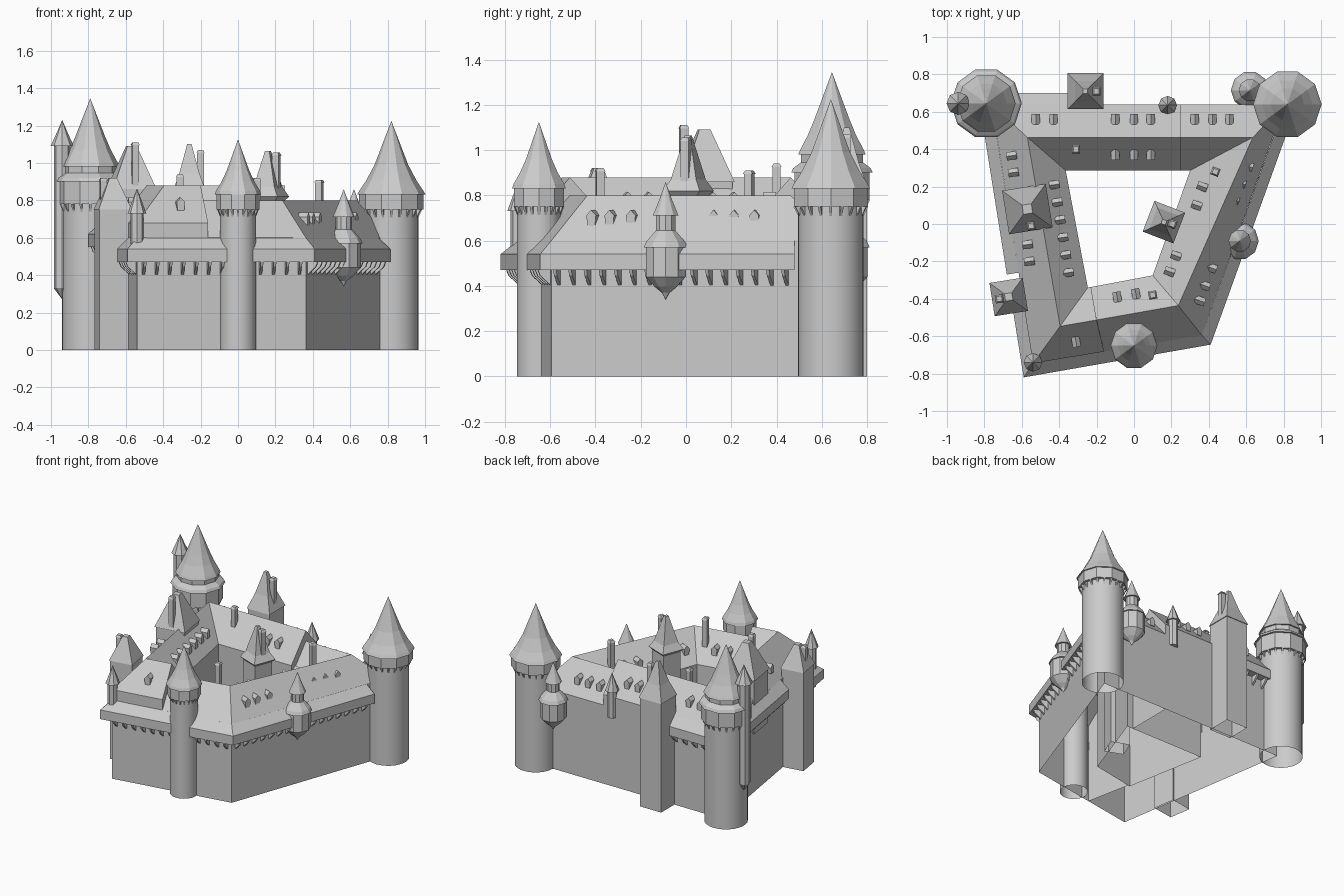
import bpy, bmesh
from math import pi, cos, sin, radians
from mathutils import Vector as V

if "Cube" in bpy.data.objects:
    bpy.data.objects.remove(bpy.data.objects["Cube"])

UP = V((0, 0, 1))


def finish(bm, name, smooth=False):
    bmesh.ops.recalc_face_normals(bm, faces=bm.faces)
    me = bpy.data.meshes.new(name)
    bm.to_mesh(me)
    bm.free()
    ob = bpy.data.objects.new(name, me)
    bpy.context.collection.objects.link(ob)
    if smooth:
        for p in me.polygons:
            p.use_smooth = True
    return ob


def lathe(name, x, y, profile, sides, rot=0, smooth=False):
    """Turned or pyramidal solid from (radius, z) pairs; radius 0 closes it."""
    bm = bmesh.new()
    rings = []
    for r, z in profile:
        n = sides if r > 0 else 1
        rings.append([bm.verts.new((x + r * cos(rot + 2 * pi * i / n),
                                    y + r * sin(rot + 2 * pi * i / n), z)) for i in range(n)])
    for a, b in zip(rings, rings[1:]):
        for i in range(sides):
            q = [a[i % len(a)], a[(i + 1) % len(a)], b[(i + 1) % len(b)], b[i % len(b)]]
            bm.faces.new(list(dict.fromkeys(q)))
    return finish(bm, name, smooth)


def square(name, x, y, profile, deg):
    s = 2 ** 0.5
    return lathe(name, x, y, [(r * s, z) for r, z in profile], 4, radians(deg + 45))


def prism(bm, profile, o, u, w, length):
    """Profile in the (u, z) plane, extruded along w about its centre."""
    a, b = ([bm.verts.new(o + u * pu + UP * pz + w * (s * length / 2)) for pu, pz in profile]
            for s in (-1, 1))
    bm.faces.new(a)
    bm.faces.new(b[::-1])
    n = len(a)
    for i in range(n):
        bm.faces.new((a[i], a[(i + 1) % n], b[(i + 1) % n], b[i]))


def strip(name, sections, closed, caps):
    """Skin a row of matching cross-sections."""
    bm = bmesh.new()
    rows = [[bm.verts.new(p) for p in s] for s in sections]
    n = len(rows[0])
    for a, b in zip(rows, rows[1:]):
        for i in range(n if closed else n - 1):
            j = (i + 1) % n
            bm.faces.new((a[i], a[j], b[j], b[i]))
    if caps:
        bm.faces.new(rows[0])
        bm.faces.new(rows[-1])
    return finish(bm, name)


# Four wings around the open court: (outer wall, ridge, court wall) stations
FL = ((-.54, -.745), (-.395, -.547), (-.247, -.34))
FR = ((.363, -.595), (.237, -.436), (.10, -.275))
BR = ((.805, .64), (.635, .463), (.30, .286))
BL = ((-.76, .64), (-.57, .463), (-.365, .286))
BACK_SPLIT = ((.25, .64), (.25, .463), (.25, .286))
FRONT_SPLIT = ((-.16, -.682), (-.20, -.513), (-.23, -.337))


def wing(name, stations, eave, ridge):
    strip(name, [[(*o, 0), (*o, eave), (*r, ridge), (*i, eave), (*i, 0)]
                 for o, r, i in stations], False, True)


wing("high_wings", (BACK_SPLIT, BL, FL, FRONT_SPLIT), .68, .88)
wing("low_wings", (FRONT_SPLIT, FR, BR, BACK_SPLIT), .60, .80)


# Overhanging galleries with lean-to roofs and brackets
def gallery(name, inner, outer, z0):
    secs = []
    for a, b in zip(inner, outer):
        secs.append([(*a, z0), (*b, z0), (*b, z0 + .07), (*a, z0 + .13)])
    strip(name, secs, True, True)
    bm = bmesh.new()
    for k in range(len(inner) - 1):
        a, b = V((*inner[k], 0)), V((*inner[k + 1], 0))
        t = (b - a).normalized()
        out = t.cross(UP)
        if out.dot(V((*outer[k], 0)) - a) < 0:
            out = -out
        n = int((b - a).length / .07)
        for i in range(n):
            prism(bm, [(-.005, z0 - .07), (-.005, z0), (.055, z0), (.045, z0 - .025)],
                  a.lerp(b, (i + .5) / n), out, t, .014)
    finish(bm, name + "_brackets")


gallery("low_gallery", [(-.598, -.38), FL[0], FR[0], (.75, .48)],
        [(-.66, -.38), (-.59, -.82), (.41, -.645), (.815, .48)], .47)
gallery("left_gallery", [(-.617, -.26), (-.737, .49)], [(-.68, -.27), (-.80, .48)], .55)
gallery("back_gallery", [(-.66, .64), (-.33, .64)], [(-.66, .70), (-.33, .70)], .55)


# Round corner towers: shaft, faceted head, spire and bracket ring
def tower(name, x, y, r, top, head, sides):
    lathe(name + "_shaft", x, y, [(r, 0), (r, top + .03)], 32, 0, True)
    lathe(name + "_head", x, y, head, sides)
    bm = bmesh.new()
    n = sides * 2
    for i in range(n):
        a = 2 * pi * i / n
        u = V((cos(a), sin(a), 0))
        prism(bm, [(r - .01, top - .06), (r - .01, top), (head[1][0] * .96, top)],
              V((x, y, 0)), u, u.cross(UP), .012)
    finish(bm, name + "_brackets")


tower("back_right_tower", .82, .64, .145, .75,
      [(.14, .75), (.172, .75), (.172, .83), (.183, .83), (.172, .85), (.135, .905),
       (.09, .99), (0, 1.225)], 10)
tower("front_tower", 0, -.65, .097, .75,
      [(.09, .75), (.116, .75), (.116, .83), (.125, .83), (.118, .85), (.088, .90),
       (.06, .96), (0, 1.125)], 10)
tower("back_left_tower", -.79, .645, .15, .78,
      [(.14, .78), (.175, .78), (.175, .90), (.19, .90), (.18, .92), (.145, .945), (.145, .98),
       (.157, .98), (.148, 1.0), (.11, 1.07), (.08, 1.14), (0, 1.345)], 10)

# Slim stair turret on the tall tower
lathe("stair_turret", -.94, .645, [(0, .27), (.045, .33), (.045, 1.09), (.062, 1.09),
                                   (.03, 1.16), (0, 1.23)], 8)

# Hanging turrets on the right and back walls
HANG = [(0, .34), (.018, .37), (.05, .395), (.092, .44), (.092, .57), (.102, .57), (.09, .595),
        (.045, .645), (.045, .71), (.06, .71), (.03, .78), (0, .86)]
lathe("right_hanging_turret", .565, -.09, HANG, 10)
lathe("back_hanging_turret", .62, .715, HANG, 10)

# Small wall-top turrets
SMALL = [(0, .53), (.036, .53), (.036, .73), (.05, .73), (.028, .79), (0, .865)]
lathe("corner_turret", -.54, -.74, SMALL, 8)
lathe("back_small_turret", .18, .635, SMALL, 8)

# Square towers with pyramid roofs
square("back_square_tower", -.26, .71,
       [(.09, 0), (.09, .83), (.096, .83), (.055, .94), (.012, 1.1), (0, 1.1)], 0)
square("left_square_tower", -.67, -.39,
       [(.085, 0), (.085, .75), (.09, .75), (.02, .92), (0, .92)], 9)
square("left_roof_tower", -.57, .08,
       [(.11, 0.45), (.11, .86), (.118, .86), (.025, 1.09), (0, 1.09)], 9)
square("court_square_tower", .16, .01,
       [(.07, 0), (.07, .80), (.088, .82), (.06, .87), (.012, 1.065), (0, 1.065)], -21)

# Chimneys: x, y, bottom, top, turn
CHIMNEYS = [(-.31, .40, .75, .94, 0), (.435, .28, .65, .91, -21), (.10, -.38, .7, .92, 10),
            (-.72, -.40, .75, .92, 9), (-.20, .71, .82, 1.07, 0), (-.55, -.01, .85, 1.11, 9),
            (.205, 0, .82, 1.055, -21)]
for x, y, z0, z1, deg in CHIMNEYS:
    square("chimney", x, y, [(.018, z0), (.018, z1 - .015), (.022, z1 - .015),
                             (.014, z1), (0, z1)], deg)

# Dormers in rows: facing direction, height, positions
DORMERS = [
    ((1, -.36), .70, [(.43, -.42), (.39, -.33 + .095), (.352, -.41), (.61, .31), (.57, .22), (.535, .13)]),
    ((0, 1), .78, [(-.525, .56), (-.43, .56), (-.10, .56), (0, .56), (.09, .56)]),
    ((0, 1), .70, [(.325, .56), (.42, .56), (.51, .56)]),
    ((0, -1), .78, [(-.10, .37), (0, .37), (.09, .37)]),
    ((-.17, 1), .70, [(-.09, -.39), (.01, -.373)]),
    ((.17, -1), .78, [(-.31, -.63)]),
    ((1, .16), .78, [(-.425 + .015 * i, .21 - .094 * i) for i in range(6)]),
    ((-1, -.16), .78, [(-.655, .365), (-.645, .275), (-.57, -.11), (-.56, -.20)]),
    ((-1, .36), .70, [(.365, .20), (.335, .10), (.225, -.17), (.19, -.255)]),
]
DORMERS[0][2][1] = (.415, -.235)
DORMERS[0][2][0] = (.38, -.33)
bm = bmesh.new()
for d, z, places in DORMERS:
    out = V((*d, 0)).normalized()
    for x, y in places:
        prism(bm, [(-.018, -.035), (.018, -.035), (.022, .012), (0, .035), (-.022, .012)],
              V((x, y, z)), out.cross(UP), out, .055)
finish(bm, "dormers")
